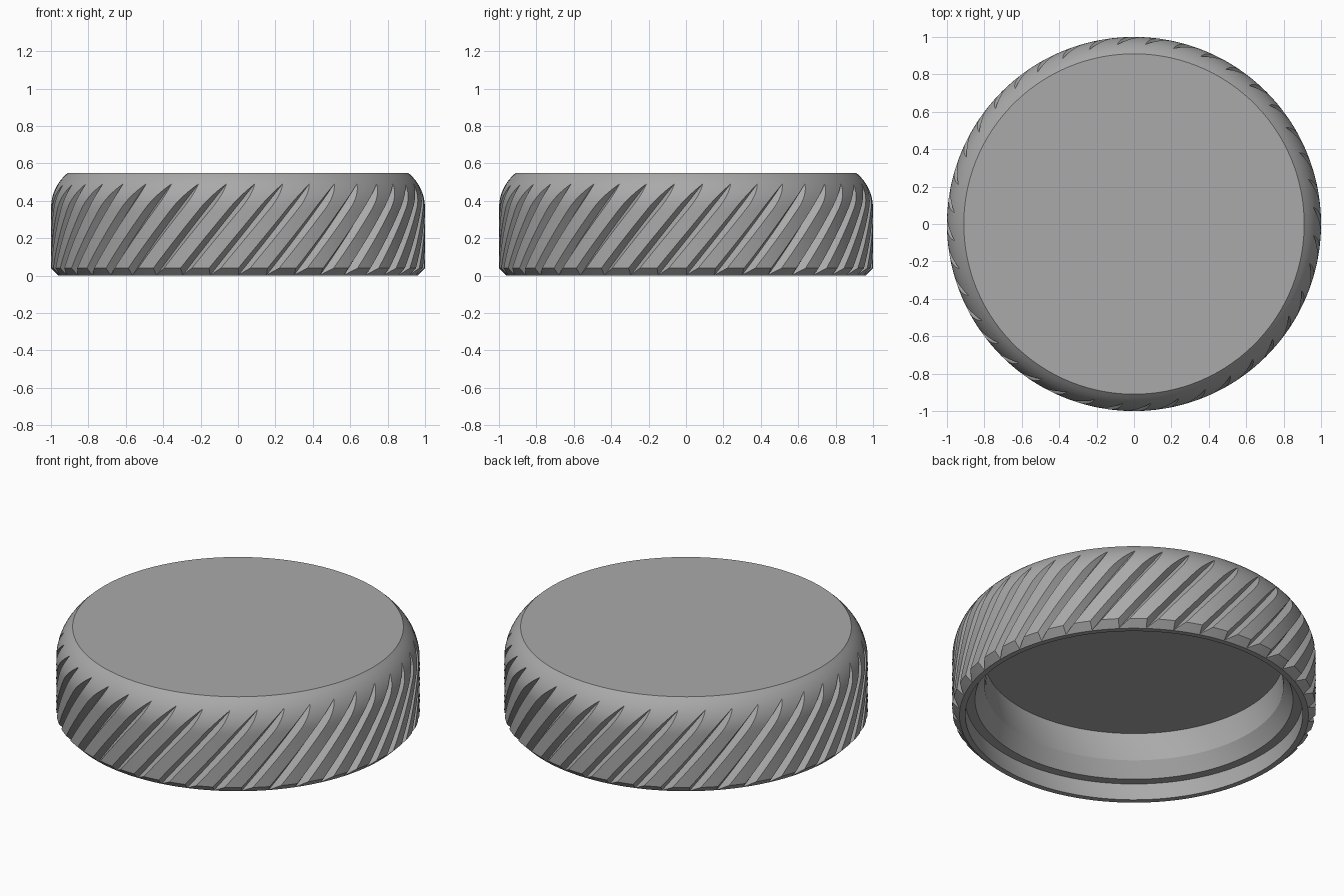
import bpy, bmesh
from math import sin, cos, pi, radians, asin, sqrt

old = bpy.data.objects.get("Cube")
if old:
    bpy.data.objects.remove(old, do_unlink=True)

HEIGHT = 0.55
GROOVES = 40
TWIST = 0.83          # radians of groove turn per unit of height
APEX = 0.962          # radius at the bottom of a groove
SLOPE = 1.2           # groove wall steepness
ARC = 0.245           # shoulder radius
SHOULDER = 0.36       # height where the shoulder starts

grey = bpy.data.materials.new("grey plastic")
grey.use_nodes = True
colour = (0.4, 0.4, 0.4, 1)
grey.diffuse_color = colour
grey.node_tree.nodes["Principled BSDF"].inputs["Base Color"].default_value = colour

# Outer profile, bottom to top: chamfer, straight wall, rounded shoulder
profile = [(0.96, 0), (APEX, 0.002), (0.98, 0.02), (1, 0.04)]
profile += [(1, 0.04 + (SHOULDER - 0.04) * i / 10) for i in range(1, 11)]
fade = sqrt(ARC ** 2 - (APEX - 1 + ARC) ** 2)
angles = [asin(fade / ARC) * i / 8 for i in range(1, 9)]
angles += [radians(a) for a in (38, 44, 50.7)]
profile += [(1 - ARC + ARC * cos(a), SHOULDER + ARC * sin(a)) for a in angles]
profile[-1] = (0.91, HEIGHT)

# Inner profile, rim to ceiling: lip, ledge, cone, well
inside = [(0.928, 0), (0.928, 0.1), (0.875, 0.1), (0.823, 0.19), (0.823, 0.36)]


def ring(bm, r, z):
    """One ring of vertices, dipping into each helical groove."""
    step = 2 * pi / GROOVES
    w = max(0, (r - APEX) / SLOPE)
    land = step - 2 * w
    offsets = [(-w, r), (0, min(r, APEX)), (w, r),
               (w + land / 3, r), (w + land * 2 / 3, r)]
    verts = []
    for g in range(GROOVES):
        for off, rad in offsets:
            a = g * step + off + TWIST * z
            verts.append(bm.verts.new((rad * cos(a), rad * sin(a), z)))
    return verts


bm = bmesh.new()
rings = [ring(bm, r, z) for r, z in reversed(inside)]
for r, z in profile:
    rings.append(ring(bm, r, z))
# Inner rings must stay round, so only outer ones keep the groove dip
for low, high in zip(rings, rings[1:]):
    n = len(low)
    for i in range(n):
        j = (i + 1) % n
        bm.faces.new((low[i], low[j], high[j], high[i]))
bm.faces.new(rings[-1])
bm.faces.new(rings[0][::-1])
bmesh.ops.remove_doubles(bm, verts=bm.verts, dist=0.0001)
bmesh.ops.recalc_face_normals(bm, faces=bm.faces)

mesh = bpy.data.meshes.new("ribbed_lid")
bm.to_mesh(mesh)
bm.free()
mesh.materials.append(grey)
lid = bpy.data.objects.new("ribbed_lid", mesh)
bpy.context.collection.objects.link(lid)
bpy.context.view_layer.objects.active = lid
lid.select_set(True)
bpy.ops.object.shade_smooth_by_angle(angle=radians(20))
